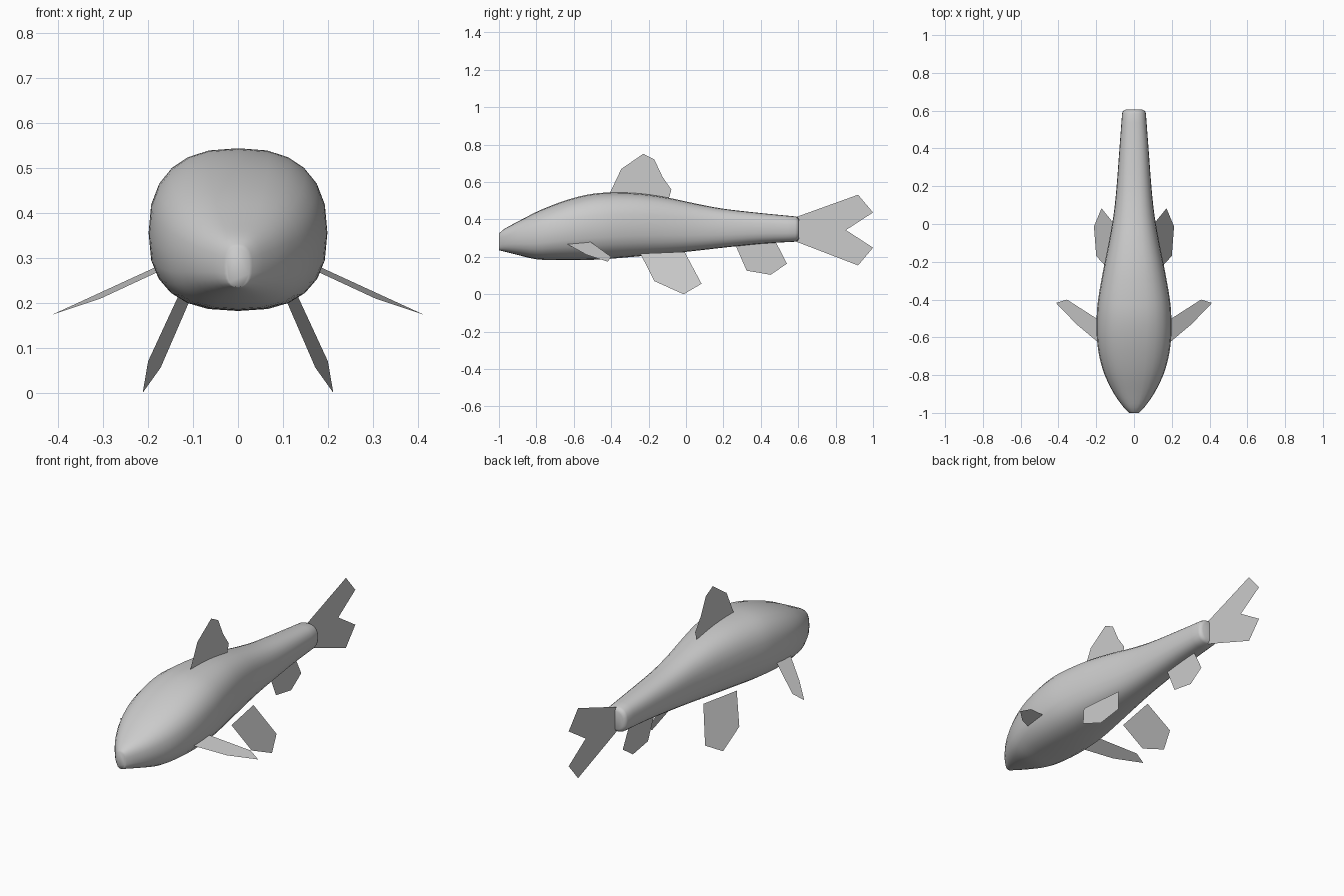
import bpy
import bmesh
import math
from mathutils import Vector

default = bpy.data.objects.get("Cube")
if default:
    bpy.data.objects.remove(default, do_unlink=True)

# One plain grey for the whole fish
grey = bpy.data.materials.new("fish grey")
grey.use_nodes = True
GREY = (0.6, 0.6, 0.6, 1)
grey.diffuse_color = GREY
grey.node_tree.nodes["Principled BSDF"].inputs["Base Color"].default_value = GREY

SIDES = 24        # vertices around the body
STEPS = 3         # rings between two stations
SQUARENESS = 2.5  # superellipse exponent of the cross-section


def add_object(name, bm):
    """Turn a bmesh into a named, coloured object."""
    mesh = bpy.data.meshes.new(name)
    bm.to_mesh(mesh)
    bm.free()
    mesh.materials.append(grey)
    obj = bpy.data.objects.new(name, mesh)
    bpy.context.collection.objects.link(obj)
    return obj


def smooth_between(a, b, c, d, t):
    """Catmull-Rom interpolation from station b to station c."""
    return (b * 2 + (c - a) * t + (a * 2 - b * 5 + c * 4 - d) * t ** 2
            + (b * 3 - a - c * 3 + d) * t ** 3) / 2


def section_point(station, angle):
    """Point on the rounded-square cross-section of one station."""
    y, half_width, bottom, top = station
    c, s = math.cos(angle), math.sin(angle)
    power = 2 / SQUARENESS
    x = math.copysign(abs(c) ** power, c) * half_width
    z = math.copysign(abs(s) ** power, s) * (top - bottom) / 2
    return x, y, (top + bottom) / 2 + z


# Body stations from snout to tail root: y, half width, bottom, top
stations = [Vector(s) for s in (
    (-1, .025, .235, .325),
    (-.97, .055, .228, .35),
    (-.9, .105, .21, .388),
    (-.8, .155, .187, .44),
    (-.7, .184, .183, .482),
    (-.6, .197, .182, .515),
    (-.5, .198, .184, .537),
    (-.4, .19, .19, .544),
    (-.25, .164, .203, .539),
    (-.1, .134, .216, .517),
    (.05, .108, .232, .485),
    (.2, .092, .249, .457),
    (.4, .077, .27, .434),
    (.585, .063, .281, .416),
)]


def build_body():
    padded = [stations[0]] + stations + [stations[-1]]
    profile = []
    for i in range(len(stations) - 1):
        for k in range(STEPS):
            profile.append(smooth_between(*padded[i:i + 4], k / STEPS))
    profile.append(stations[-1])
    # Rounded end behind the tail root
    profile.append(Vector((.598, .059, .286, .411)))
    profile.append(Vector((.605, .045, .3, .397)))

    bm = bmesh.new()
    rings = []
    for station in profile:
        rings.append([bm.verts.new(section_point(station, math.tau * j / SIDES))
                      for j in range(SIDES)])
    for near, far in zip(rings, rings[1:]):
        for j in range(SIDES):
            n = (j + 1) % SIDES
            bm.faces.new((near[j], near[n], far[n], far[j]))
    bm.faces.new(rings[0])
    bm.faces.new(rings[-1])
    bmesh.ops.recalc_face_normals(bm, faces=bm.faces)
    for face in bm.faces:
        face.smooth = True
    return add_object("body", bm)


def build_fin(name, points, side=1):
    """Thin flat fin from its outline; side -1 mirrors it across x."""
    bm = bmesh.new()
    verts = [bm.verts.new((x * side, y, z)) for x, y, z in points]
    bm.faces.new(verts)
    return add_object(name, bm)


def upright(outline):
    """Place a (y, z) outline on the centre plane."""
    return [(0, y, z) for y, z in outline]


build_body()

# Fins on the centre plane
build_fin("dorsal_fin", upright((
    (-.41, .535), (-.346, .67), (-.228, .751), (-.169, .72),
    (-.126, .628), (-.078, .559), (-.094, .505))))
build_fin("tail_fin", upright((
    (.592, .414), (.92, .532), (1, .437), (.855, .343),
    (1, .249), (.92, .154), (.592, .28))))
build_fin("anal_fin", upright((
    (.265, .262), (.324, .126), (.453, .104), (.539, .163), (.48, .28))))

# Paired fins
pectoral = ((.18, -.635, .268), (.18, -.512, .281), (.355, -.4, .2),
            (.413, -.418, .174), (.305, -.53, .21))
pelvic = ((.132, -.244, .217), (.2, -.169, .07), (.212, -.013, 0),
          (.172, .083, .056), (.098, -.008, .227))
for label, side in (("left", 1), ("right", -1)):
    build_fin(label + "_pectoral_fin", pectoral, side)
    build_fin(label + "_pelvic_fin", pelvic, side)
